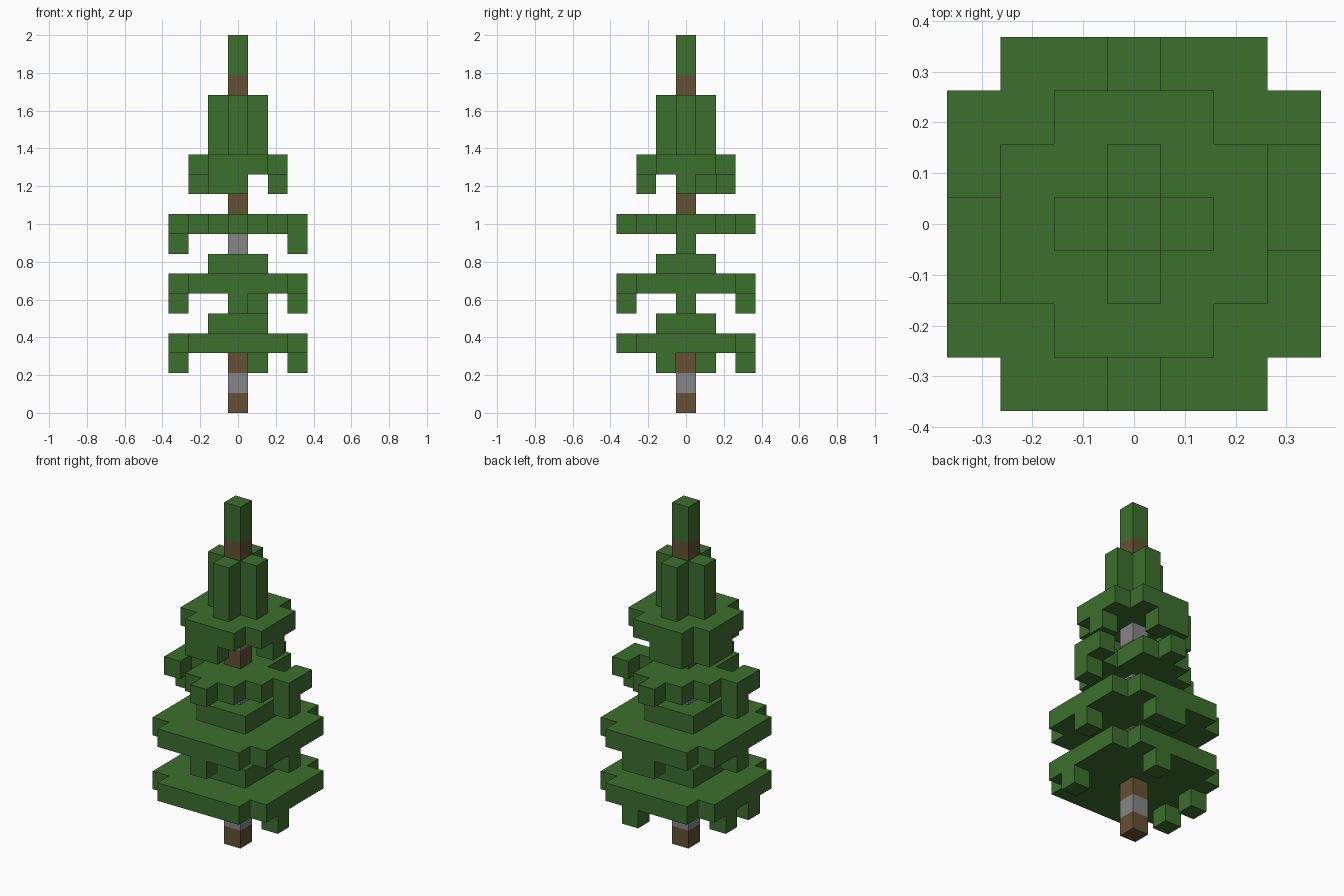
import bpy, bmesh, math
from mathutils import Vector

cube = bpy.data.objects.get("Cube")
if cube:
    bpy.data.objects.remove(cube, do_unlink=True)

U = 2 / 19  # edge of one block


def material(name, rgb):
    m = bpy.data.materials.new(name)
    m.use_nodes = True
    m.diffuse_color = (*rgb, 1)
    bsdf = next(n for n in m.node_tree.nodes if n.type == 'BSDF_PRINCIPLED')
    bsdf.inputs["Base Color"].default_value = (*rgb, 1)
    bsdf.inputs["Roughness"].default_value = 0.9
    return m


green = material("leaf green", (0.045, 0.162, 0.026))
brown = material("bark brown", (0.13, 0.082, 0.032))
grey = material("band grey", (0.24, 0.24, 0.24))


def disc(radius, corners=False):
    """Square of blocks, with its corner blocks left out unless asked for."""
    span = range(-radius, radius + 1)
    return {(x, y) for x in span for y in span
            if corners or abs(x) + abs(y) < 2 * radius}


def diamond(radius):
    return {(x, y) for x, y in disc(radius, True) if abs(x) + abs(y) <= radius}


# Boughs: (name, layers, block columns)
star = (diamond(3) | {(3, 1), (-3, -1)}) - {(2, 1), (-2, -1)}
boughs = [
    ("lowest_bough_tips", [2], {(3, -1), (-3, -1), (-3, 1), (1, 3)}),
    ("lowest_bough", [3], disc(3)),
    ("lowest_bough_crown", [4], disc(1, True)),
    ("middle_bough_tips", [5], {(0, -3), (3, 0), (-3, 0), (0, 3), (1, 3)}),
    ("middle_bough", [6], disc(3)),
    ("middle_bough_crown", [7], disc(1, True)),
    ("star_bough_tips", [8], {(3, 0), (-3, 0)}),
    ("star_bough", [9], star),
    ("upper_bough_tips", [11], {(-1, -2), (0, -2), (2, 0), (-2, 0), (-2, 1),
                                (0, 2), (-1, 2)}),
    ("upper_bough", [12], disc(2)),
    ("upper_needles", [13, 14, 15], diamond(1) - {(0, 0)}),
    ("tree_top", [17, 18], {(0, 0)}),
]
parts = [(name, green, {(x, y, z) for z in layers for x, y in cols})
         for name, layers, cols in boughs]

# Trunk: bark with grey bands, filling the core the boughs leave open
leaves = set().union(*(cells for _, _, cells in parts))
core = {(0, 0, z) for z in range(17)} - leaves
bands = {c for c in core if c[2] in (1, 8, 11)}
parts += [("trunk", brown, core - bands), ("trunk_bands", grey, bands)]
solid = leaves | core


def build(name, mat, cells):
    """Skin the blocks with faces wherever they meet open air."""
    bm = bmesh.new()
    for cell in sorted(cells):
        centre = Vector(cell)
        for axis in range(3):
            for sign in (-1, 1):
                n = Vector((0, 0, 0))
                n[axis] = sign
                if tuple(int(v) for v in centre + n) in solid:
                    continue
                a = Vector((0, 0, 0))
                a[(axis + 1) % 3] = 1
                b = n.cross(a)
                mid = centre + n / 2 + Vector((0, 0, 0.5))
                bm.faces.new([bm.verts.new((mid + (a * i + b * j) / 2) * U)
                              for i, j in ((-1, -1), (1, -1), (1, 1), (-1, 1))])
    bmesh.ops.remove_doubles(bm, verts=bm.verts, dist=U / 100)
    bmesh.ops.dissolve_limit(bm, angle_limit=math.radians(1),
                             verts=bm.verts, edges=bm.edges)
    mesh = bpy.data.meshes.new(name)
    bm.to_mesh(mesh)
    bm.free()
    mesh.materials.append(mat)
    bpy.context.collection.objects.link(bpy.data.objects.new(name, mesh))


for part in parts:
    build(*part)
